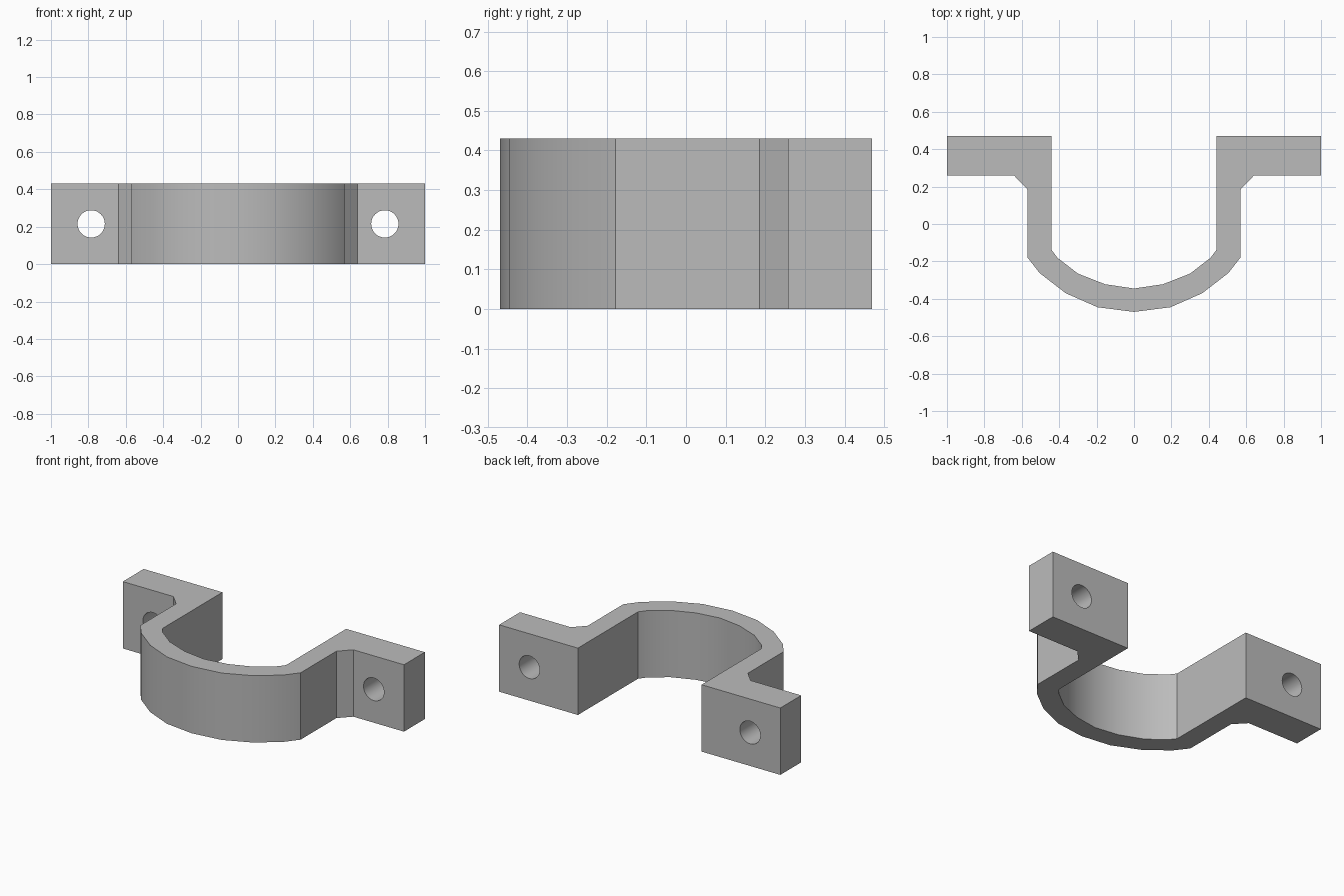
import bpy
import bmesh
from math import radians

HEIGHT = 0.43

cube = bpy.data.objects.get("Cube")
if cube:
    bpy.data.objects.remove(cube, do_unlink=True)

metal = bpy.data.materials.new("plain grey")
metal.use_nodes = True
colour = (0.5, 0.5, 0.5, 1)
metal.diffuse_color = colour
metal.node_tree.nodes["Principled BSDF"].inputs["Base Color"].default_value = colour

# Left half of the bracket outline: outer wall from the middle to the tab, then back along the inside
outer = [(0, -0.47), (0.195, -0.445), (0.365, -0.37), (0.505, -0.262), (0.57, -0.178),
         (0.57, 0.185), (0.64, 0.258), (1, 0.258)]
inner = [(1, 0.47), (0.44, 0.47), (0.44, -0.14), (0.41, -0.18), (0.3, -0.265),
         (0.155, -0.322), (0, -0.345)]
half = outer + inner
outline = half + [(-x, y) for x, y in reversed(half[1:-1])]

# Bracket body: extruded outline
bm = bmesh.new()
base = bm.faces.new([bm.verts.new((x, y, 0)) for x, y in outline])
top = bmesh.ops.extrude_face_region(bm, geom=[base])["geom"]
bmesh.ops.translate(bm, vec=(0, 0, HEIGHT),
                    verts=[v for v in top if isinstance(v, bmesh.types.BMVert)])
bmesh.ops.recalc_face_normals(bm, faces=bm.faces)
mesh = bpy.data.meshes.new("clamp_bracket")
bm.to_mesh(mesh)
bm.free()
bracket = bpy.data.objects.new("clamp_bracket", mesh)
bpy.context.collection.objects.link(bracket)
mesh.materials.append(metal)

# Screw holes through both tabs
for side in (-1, 1):
    bpy.ops.mesh.primitive_cylinder_add(vertices=32, radius=0.073, depth=0.5,
                                        location=(side * 0.785, 0.36, HEIGHT / 2),
                                        rotation=(radians(90), 0, 0))
    cutter = bpy.context.object
    cutter.name = "hole_cutter"
    cutter.data.materials.append(metal)
    cut = bracket.modifiers.new("screw_hole", "BOOLEAN")
    cut.operation = "DIFFERENCE"
    cut.solver = "EXACT"
    cut.object = cutter
    bpy.ops.object.select_all(action="DESELECT")
    bracket.select_set(True)
    bpy.context.view_layer.objects.active = bracket
    bpy.ops.object.modifier_apply(modifier=cut.name)
    bpy.data.objects.remove(cutter, do_unlink=True)

# Smooth the curved band and hole walls, keep the corners crisp
bpy.ops.object.shade_smooth_by_angle(angle=radians(30))
